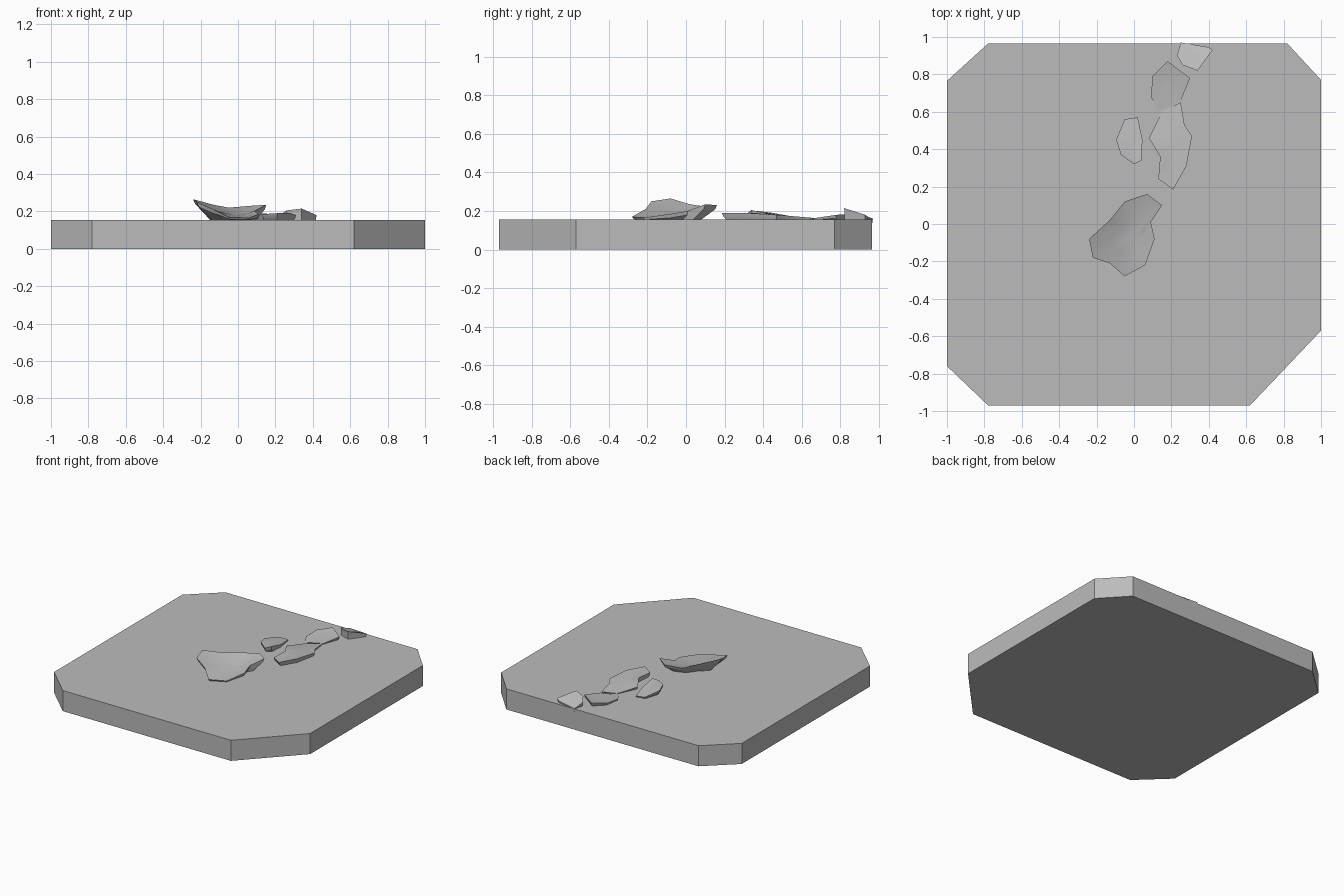
import bpy
import bmesh
from mathutils import Vector
from math import radians

cube = bpy.data.objects.get("Cube")
if cube:
    bpy.data.objects.remove(cube, do_unlink=True)

GROUND = 0.155

stone = bpy.data.materials.new("grey_stone")
stone.use_nodes = True
colour = (0.5, 0.5, 0.5, 1)
stone.diffuse_color = colour
stone.node_tree.nodes["Principled BSDF"].inputs["Base Color"].default_value = colour


def finish(name, bm, smooth=False):
    bmesh.ops.recalc_face_normals(bm, faces=bm.faces[:])
    mesh = bpy.data.meshes.new(name)
    bm.to_mesh(mesh)
    bm.free()
    mesh.materials.append(stone)
    obj = bpy.data.objects.new(name, mesh)
    bpy.context.collection.objects.link(obj)
    if smooth:
        bpy.ops.object.select_all(action="DESELECT")
        obj.select_set(True)
        bpy.context.view_layer.objects.active = obj
        bpy.ops.object.shade_smooth_by_angle(angle=radians(30))
    return obj


def shard(name, rim, centre, foot, foot_scale=0.65, base=GROUND - 0.01):
    """Broken shell: dished or flat top, thin rim and an underside tapering to a foot."""
    bm = bmesh.new()
    c, f = Vector(centre), Vector((*foot, base))
    top = [Vector(p) for p in rim]
    lip = [p.lerp(c, 0.04) - Vector((0, 0, min(0.02, (p.z - base) * 0.5))) for p in top]
    bottom = [f + (Vector((p.x, p.y, base)) - f) * foot_scale for p in top]
    inner = [p.lerp(c, 0.5) - Vector((0, 0, 0.15 * max(0, p.z - c.z))) for p in top]
    rings = [[bm.verts.new(p) for p in ring] for ring in (inner, top, lip, bottom)]
    for a, b in zip(rings, rings[1:]):
        for i in range(len(a)):
            j = (i + 1) % len(a)
            bm.faces.new((a[i], a[j], b[j], b[i]))
    mid = bm.verts.new(c)
    for i, v in enumerate(rings[0]):
        bm.faces.new((mid, v, rings[0][(i + 1) % len(rim)]))
    bm.faces.new(rings[-1])
    return finish(name, bm, smooth=True)


# Thick paving slab with unequal clipped corners
outline = [(-0.78, -0.97), (0.62, -0.97), (1, -0.57), (1, 0.77),
           (0.82, 0.965), (-0.78, 0.965), (-1, 0.765), (-1, -0.76)]
bm = bmesh.new()
face = bm.faces.new([bm.verts.new((x, y, 0)) for x, y in outline])
raised = bmesh.ops.extrude_face_region(bm, geom=[face])["geom"]
bmesh.ops.translate(bm, vec=(0, 0, GROUND),
                    verts=[v for v in raised if isinstance(v, bmesh.types.BMVert)])
finish("slab", bm)

# Large tilted bowl fragment
shard("large_shard",
      [(-0.24, -0.08, 0.265), (-0.22, -0.18, 0.25), (-0.13, -0.21, 0.21), (-0.05, -0.28, 0.17),
       (0.06, -0.22, 0.165), (0.11, -0.08, 0.185), (0.09, 0.01, 0.2), (0.15, 0.1, 0.235),
       (0.07, 0.16, 0.23), (-0.05, 0.12, 0.22), (-0.13, 0.02, 0.235)],
      (0, -0.07, 0.175), (0.01, -0.08), 0.6)

# Long low fragment
shard("long_shard",
      [(0.08, 0.46, 0.175), (0.14, 0.36, 0.19), (0.13, 0.24, 0.185), (0.21, 0.185, 0.19),
       (0.28, 0.31, 0.19), (0.31, 0.47, 0.18), (0.27, 0.53, 0.175), (0.25, 0.65, 0.165),
       (0.15, 0.6, 0.16)],
      (0.2, 0.43, 0.182), (0.2, 0.43), 0.85)

# Sloping fragment towards the back
shard("sloping_shard",
      [(0.13, 0.61, 0.158), (0.25, 0.66, 0.162), (0.3, 0.78, 0.18), (0.18, 0.87, 0.185),
       (0.1, 0.79, 0.175), (0.09, 0.68, 0.165)],
      (0.18, 0.75, 0.168), (0.18, 0.75), 0.8)

# Edge fragment overhanging the back of the slab
shard("edge_shard",
      [(0.23, 0.9, 0.185), (0.26, 0.85, 0.205), (0.34, 0.82, 0.215), (0.42, 0.93, 0.18),
       (0.4, 0.945, 0.17), (0.25, 0.97, 0.16)],
      (0.33, 0.89, 0.19), (0.33, 0.9), 0.95, 0.138)

# Small curved fragment
shard("small_shard",
      [(-0.095, 0.45, 0.19), (-0.07, 0.37, 0.2), (0, 0.32, 0.19), (0.04, 0.34, 0.205),
       (0.045, 0.45, 0.18), (0.02, 0.57, 0.165), (-0.05, 0.56, 0.17)],
      (-0.01, 0.45, 0.185), (-0.01, 0.45), 0.7)
